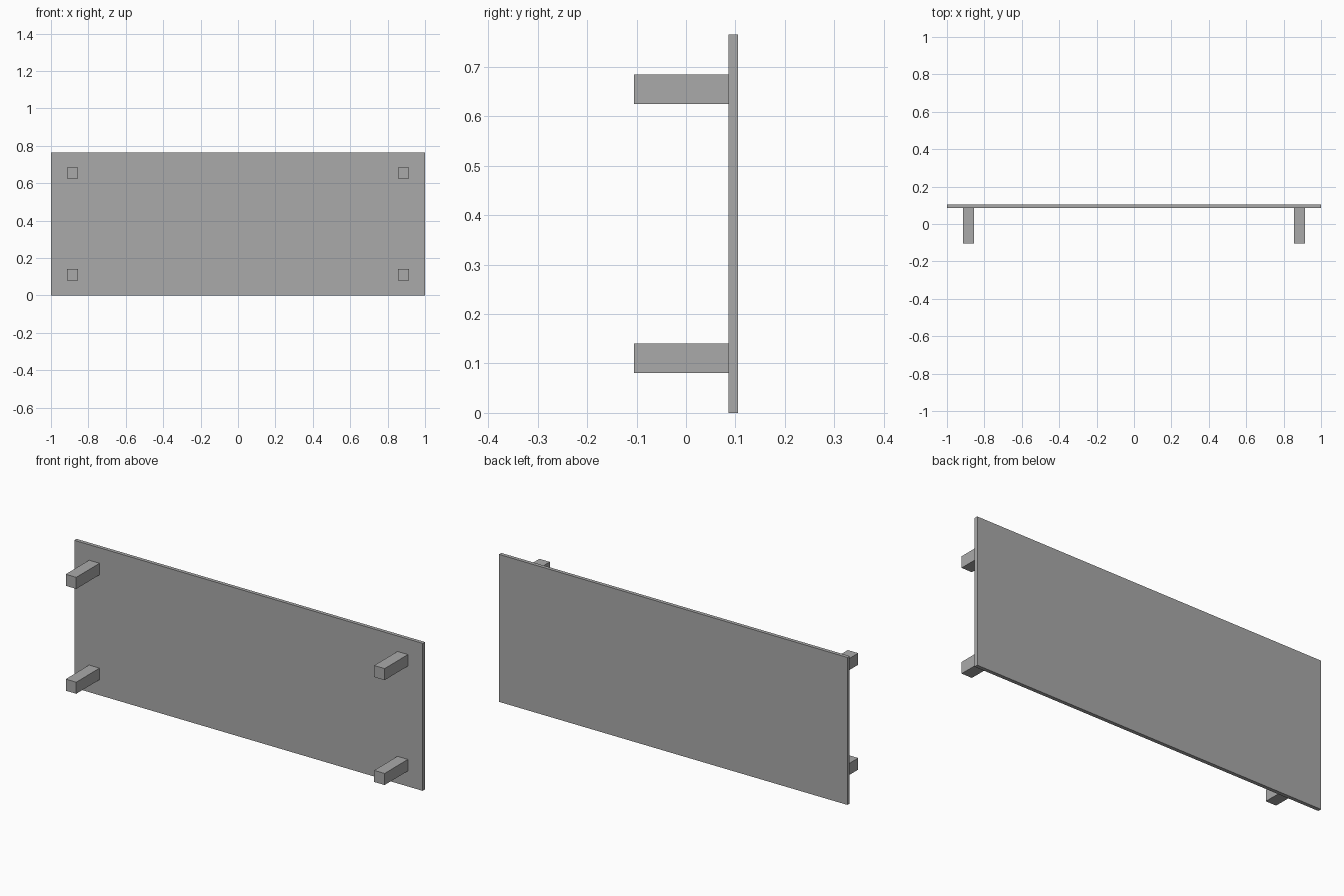
import bpy

cube = bpy.data.objects.get("Cube")
if cube:
    bpy.data.objects.remove(cube, do_unlink=True)

# Single plain grey finish
GREY = (0.4, 0.4, 0.4, 1)
grey = bpy.data.materials.new("plain grey")
grey.use_nodes = True
grey.diffuse_color = GREY
for node in grey.node_tree.nodes:
    if node.type == "BSDF_PRINCIPLED":
        node.inputs["Base Color"].default_value = GREY


def box(name, center, size):
    bpy.ops.mesh.primitive_cube_add(size=1, location=center)
    ob = bpy.context.object
    ob.name = name
    ob.scale = size
    bpy.ops.object.transform_apply(location=False, rotation=False, scale=True)
    ob.data.materials.append(grey)
    return ob


HEIGHT = 0.765
THICK = 0.019
DEPTH = 0.21
LEG = 0.06
INSET_X = 0.885
INSET_Z = 0.272

# Upright table top panel
back = DEPTH / 2
box("table_top", (0, back - THICK / 2, HEIGHT / 2), (2, THICK, HEIGHT))

# Four short square legs pointing to the front
leg_length = DEPTH - THICK
for side, sx in (("left", 1), ("right", -1)):
    for level, sz in (("upper", 1), ("lower", -1)):
        box(f"{level}_{side}_leg",
            (sx * INSET_X, -THICK / 2, HEIGHT / 2 + sz * INSET_Z),
            (LEG, leg_length, LEG))
